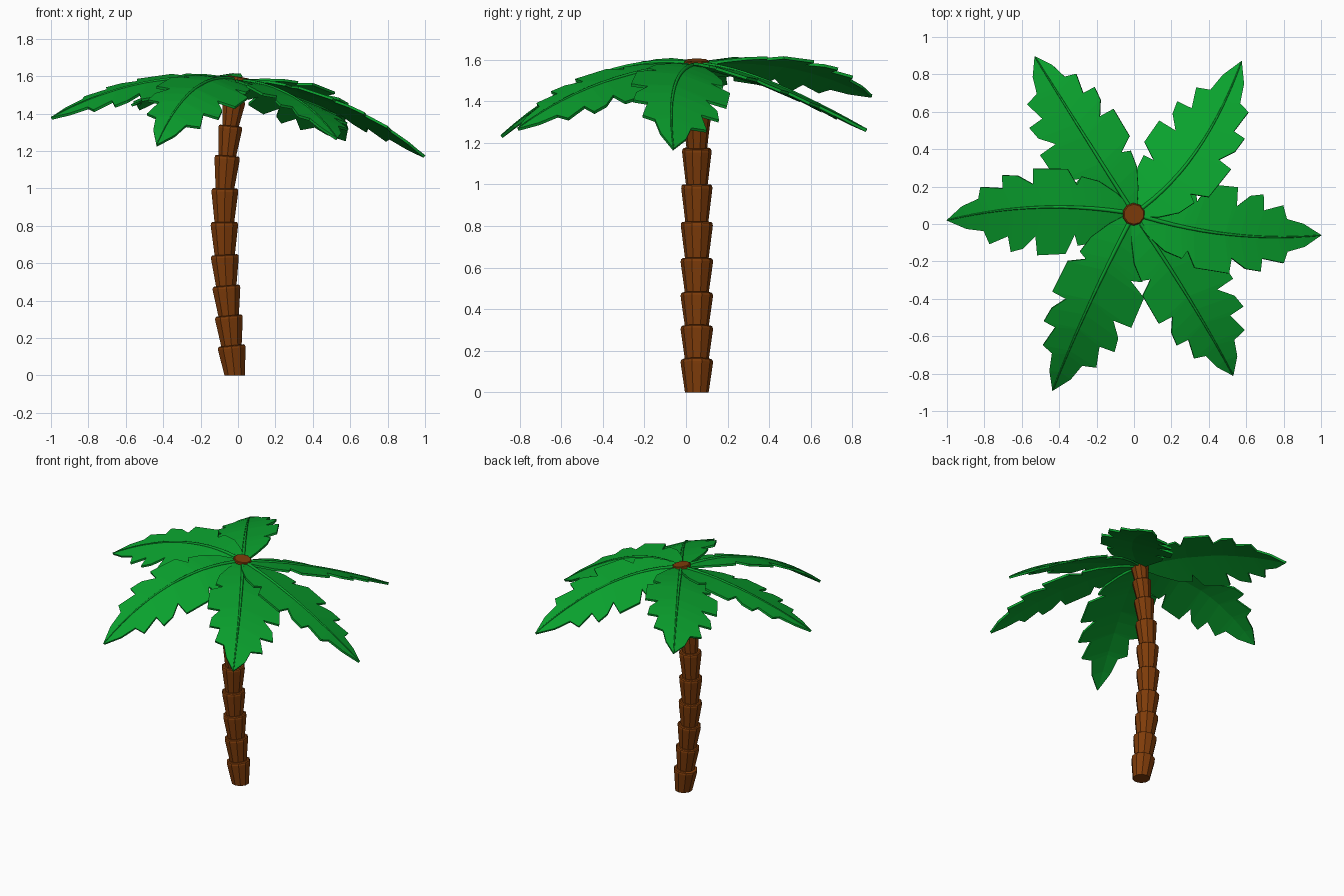
import bpy, bmesh, math
from mathutils import Vector, Matrix

cube = bpy.data.objects.get("Cube")
if cube:
    bpy.data.objects.remove(cube, do_unlink=True)


def material(name, rgb):
    m = bpy.data.materials.new(name)
    m.use_nodes = True
    m.diffuse_color = (*rgb, 1)
    m.node_tree.nodes["Principled BSDF"].inputs["Base Color"].default_value = (*rgb, 1)
    return m


leaf_green = material("leaf green", (0.003, 0.36, 0.027))
bark_brown = material("bark brown", (0.21, 0.045, 0.003))


def mesh_object(name, bm, mat):
    bmesh.ops.recalc_face_normals(bm, faces=bm.faces)
    mesh = bpy.data.meshes.new(name)
    bm.to_mesh(mesh)
    bm.free()
    mesh.materials.append(mat)
    ob = bpy.data.objects.new(name, mesh)
    bpy.context.collection.objects.link(ob)
    return ob


# Trunk: stacked flared collars following a gently bowed line of (x, z, top radius)
SIDES = 10
TRUNK_Y = 0.052
JOINTS = [(-0.018, 0, 0.078), (-0.035, 0.16, 0.078), (-0.05, 0.32, 0.078),
          (-0.063, 0.48, 0.078), (-0.071, 0.645, 0.078), (-0.073, 0.82, 0.077),
          (-0.070, 1.0, 0.075), (-0.057, 1.175, 0.071), (-0.04, 1.335, 0.067),
          (-0.02, 1.47, 0.063), (0, 1.597, 0.061)]
COLLAR = [(-0.03, 0.73), (0.82, 0.98), (0.9, 1.0), (0.97, 0.97), (1.0, 0.88)]


def trunk_collar(index):
    (x0, z0, _), (x1, z1, radius) = JOINTS[index], JOINTS[index + 1]
    low, high = Vector((x0, TRUNK_Y, z0)), Vector((x1, TRUNK_Y, z1))
    lean = math.atan2(x1 - x0, z1 - z0)
    bm = bmesh.new()
    rings = []
    for t, scale in COLLAR:
        if index == 0:
            t = max(t, 0)
        tilt = Matrix.Rotation(lean * (t if index == 0 else 1), 3, 'Y')
        ring = []
        for k in range(SIDES):
            a = math.tau * (k + 0.5) / SIDES
            spoke = Vector((math.cos(a), math.sin(a), 0)) * radius * scale
            ring.append(bm.verts.new(low.lerp(high, t) + tilt @ spoke))
        rings.append(ring)
    for a, b in zip(rings, rings[1:]):
        for k in range(SIDES):
            j = (k + 1) % SIDES
            bm.faces.new((a[k], a[j], b[j], b[k]))
    bm.faces.new(rings[0][::-1])
    bm.faces.new(rings[-1])
    mesh_object(f"trunk_collar_{index + 1}", bm, bark_brown)


for i in range(len(JOINTS) - 1):
    trunk_collar(i)

# Fronds: a jagged half outline of (distance along rib, half width)
OUTLINE = [(0, 0.02), (0.1, 0.10), (0.2, 0.16), (0.29, 0.18), (0.31, 0.13),
           (0.36, 0.22), (0.53, 0.225), (0.535, 0.135), (0.61, 0.19), (0.685, 0.20),
           (0.69, 0.125), (0.80, 0.15), (0.82, 0.085), (0.91, 0.06), (1, 0.002)]
# Each blade is rolled: per half (side sign, width scale, rise per unit of width)
HALVES = [(1, 1.14, -0.32), (-1, 0.92, 0.13)]
HUB = Vector((0, 0.055, 1.578))


def frond(name, mid, tip):
    mid, tip = Vector(mid), Vector(tip)

    def rib(t):
        return (HUB * (2 * t - 1) * (t - 1) + mid * 4 * t * (1 - t) + tip * t * (2 * t - 1))

    # Blade: both halves share the rib line and spread out from it
    bm = bmesh.new()
    roots = [bm.verts.new(rib(s * (0.82 + 0.18 * s))) for s, _ in OUTLINE]
    for sign, scale, rise in HALVES:
        edge = []
        for s, w in OUTLINE:
            forward = rib(s + 0.01) - rib(s - 0.01)
            side = Vector((-forward.y, forward.x, 0)).normalized() * sign
            edge.append(bm.verts.new(rib(s) + (side + Vector((0, 0, rise))) * w * scale))
        for i in range(len(roots) - 1):
            loop = (roots[i], roots[i + 1], edge[i + 1], edge[i])
            bm.faces.new(loop if sign > 0 else loop[::-1])
    blade = mesh_object(name, bm, leaf_green)
    if blade.data.polygons[0].normal.z < 0:
        blade.data.flip_normals()
    thick = blade.modifiers.new("thickness", 'SOLIDIFY')
    thick.thickness = 0.014
    thick.offset = -1

    # Rib: slim tapering ridge along the blade
    curve = bpy.data.curves.new(name + "_rib", 'CURVE')
    curve.dimensions = '3D'
    curve.bevel_depth = 0.012
    curve.bevel_resolution = 1
    curve.use_fill_caps = True
    steps = 14
    spline = curve.splines.new('POLY')
    spline.points.add(steps)
    for k, point in enumerate(spline.points):
        t = k / steps
        point.co = (*rib(t), 1)
        point.radius = 1 - 0.75 * t
    curve.materials.append(leaf_green)
    bpy.context.collection.objects.link(bpy.data.objects.new(name + "_rib", curve))


frond("frond_left", (0.5, -0.055, 1.47), (1.0, -0.06, 1.175))
frond("frond_back_left", (0.33, 0.385, 1.50), (0.575, 0.87, 1.265))
frond("frond_back_right", (-0.27, 0.48, 1.575), (-0.53, 0.895, 1.43))
frond("frond_right", (-0.5, 0.09, 1.565), (-1.0, 0.02, 1.38))
frond("frond_front_right", (-0.235, -0.42, 1.53), (-0.435, -0.89, 1.235))
frond("frond_front_left", (0.295, -0.40, 1.49), (0.53, -0.81, 1.27))
